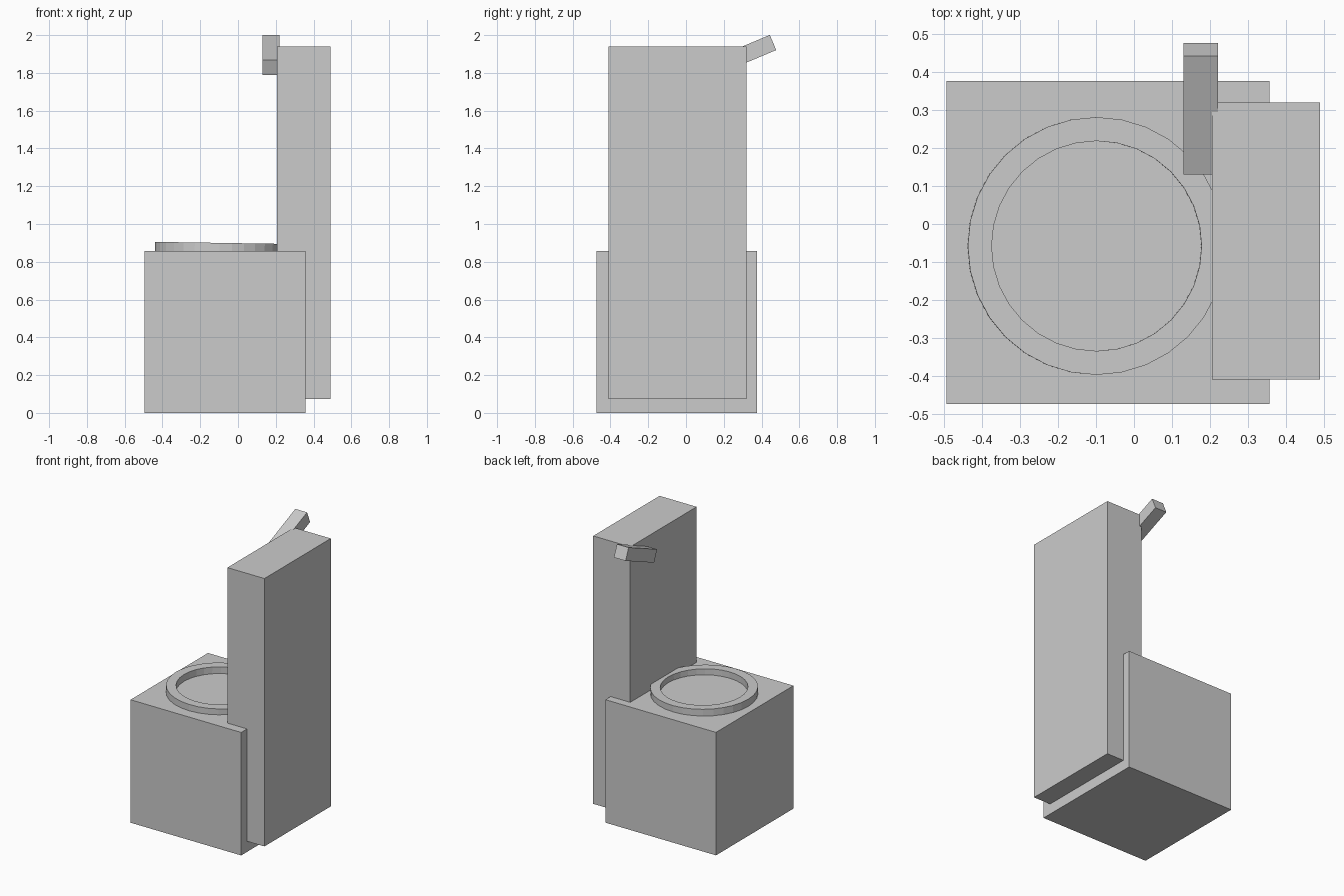
import bpy, bmesh
from math import cos, sin, pi, radians

cube = bpy.data.objects.get("Cube")
if cube:
    bpy.data.objects.remove(cube, do_unlink=True)

# Single plain grey
grey = bpy.data.materials.new("light grey")
grey.use_nodes = True
colour = (0.6, 0.6, 0.6, 1)
grey.diffuse_color = colour
grey.node_tree.nodes["Principled BSDF"].inputs["Base Color"].default_value = colour


def finish(name, bm, location, rotation=(0, 0, 0)):
    mesh = bpy.data.meshes.new(name)
    bmesh.ops.recalc_face_normals(bm, faces=bm.faces)
    bm.to_mesh(mesh)
    bm.free()
    mesh.materials.append(grey)
    ob = bpy.data.objects.new(name, mesh)
    ob.location, ob.rotation_euler = location, rotation
    bpy.context.collection.objects.link(ob)
    return ob


def box(name, size, location, rotation=(0, 0, 0)):
    bm = bmesh.new()
    bmesh.ops.create_cube(bm, size=1)
    bmesh.ops.scale(bm, vec=size, verts=bm.verts)
    return finish(name, bm, location, rotation)


def ring(name, outer, inner, height, location, rotation, sides=32):
    bm = bmesh.new()
    section = [(outer, 0), (outer, height), (inner, height), (inner, 0)]
    loops = [[bm.verts.new((r * sin(2 * pi * i / sides), r * cos(2 * pi * i / sides), z))
              for r, z in section] for i in range(sides)]
    for i, here in enumerate(loops):
        after = loops[(i + 1) % sides]
        for k in range(4):
            n = (k + 1) % 4
            bm.faces.new((here[k], here[n], after[n], after[k]))
    return finish(name, bm, location, rotation)


# Square body, tall side column and angled lever
box("base_block", (0.852, 0.852, 0.856), (-0.069, -0.049, 0.428))
box("side_column", (0.285, 0.73, 1.865), (0.348, -0.045, 1.006))
box("angled_lever", (0.09, 0.34, 0.087), (0.176, 0.304, 1.895), (radians(22.8), 0, 0))

# Slightly tilted rim on top of the body
ring("top_rim", 0.34, 0.277, 0.09, (-0.1, -0.058, 0.81), (0, radians(0.9), 0))
